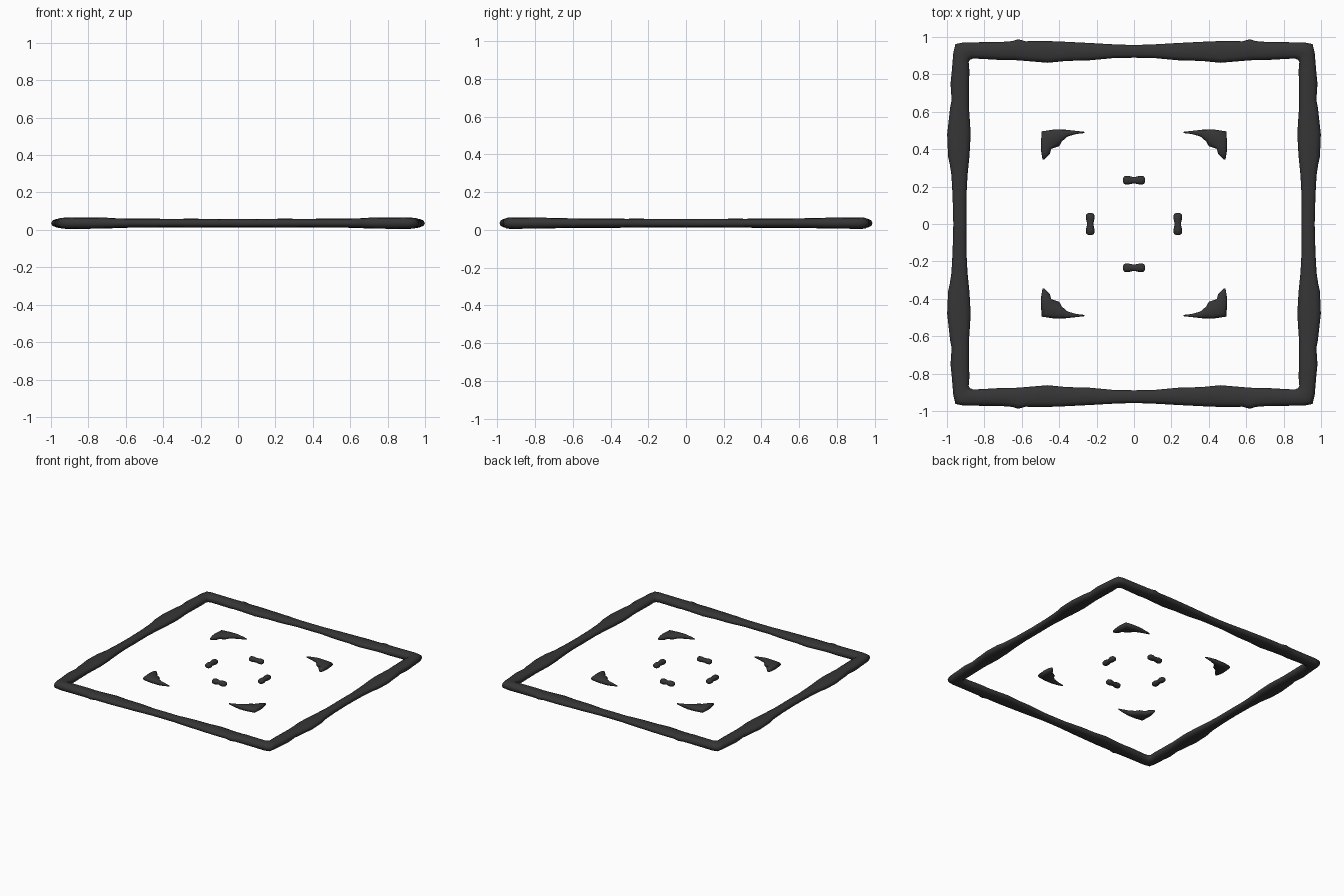
import bpy, bmesh, math

if "Cube" in bpy.data.objects:
    bpy.data.objects.remove(bpy.data.objects["Cube"])

mat = bpy.data.materials.new("charcoal")
mat.diffuse_color = (0.036, 0.036, 0.036, 1)
mat.use_nodes = True
mat.node_tree.nodes["Principled BSDF"].inputs["Base Color"].default_value = mat.diffuse_color
ZC = 0.036
SIDES = 12


def tube(name, stations, closed=False):
    """Rounded band; each station = (inner x, inner y, outer x, outer y, half height)."""
    bm = bmesh.new()
    rings = []
    for ix, iy, ox, oy, h in stations:
        ring = []
        for k in range(SIDES):
            a = 2 * math.pi * k / SIDES
            c, s = math.cos(a), math.sin(a)
            f = (1 + math.copysign(abs(c) ** 0.85, c)) / 2
            z = ZC + h * math.copysign(abs(s) ** 0.8, s)
            ring.append(bm.verts.new((ix + (ox - ix) * f, iy + (oy - iy) * f, z)))
        rings.append(ring)
    n = len(rings)
    for i in range(n if closed else n - 1):
        a, b = rings[i], rings[(i + 1) % n]
        for k in range(SIDES):
            j = (k + 1) % SIDES
            bm.faces.new((a[k], a[j], b[j], b[k]))
    if not closed:
        bm.faces.new(rings[0])
        bm.faces.new(rings[-1])
    bmesh.ops.recalc_face_normals(bm, faces=bm.faces)
    me = bpy.data.meshes.new(name)
    bm.to_mesh(me)
    bm.free()
    me.materials.append(mat)
    ob = bpy.data.objects.new(name, me)
    bpy.context.collection.objects.link(ob)
    for p in me.polygons:
        p.use_smooth = True
    return ob


def flip(st, sx, sy):
    return [(a * sx, b * sy, c * sx, d * sy, h) for a, b, c, d, h in st]


# Outer frame: one quarter, (distance along side, inner edge, outer edge, half height)
right = [(0, .896, .966, .023), (.15, .896, .97, .022), (.26, .89, .976, .024),
         (.32, .884, .985, .023), (.36, .88, .994, .025), (.48, .873, .999, .025),
         (.56, .878, .99, .025), (.63, .883, .982, .026), (.66, .882, .975, .026),
         (.75, .882, .981, .029), (.82, .88, .974, .029)]
top = [(.80, .882, .972, .03), (.70, .876, .974, .029), (.65, .877, .978, .026),
       (.62, .875, .988, .026), (.58, .872, .977, .024), (.46, .862, .978, .024),
       (.36, .872, .974, .023), (.24, .875, .968, .024), (.1, .888, .96, .022),
       (0, .889, .957, .023)]
corner = [(.884, .865, .966, .915, .03), (.877, .878, .955, .962, .031),
          (.86, .885, .91, .971, .031)]
quarter = ([(i, t, o, t, h) for t, i, o, h in right] + corner
           + [(t, i, t, o, h) for t, i, o, h in top])
loop = (quarter[:-1] + flip(quarter, -1, 1)[::-1][:-1]
        + flip(quarter, -1, -1)[:-1] + flip(quarter, 1, -1)[::-1][:-1])
tube("outer_frame", loop, True)

# Curved corner marks, tapering along the x side
mark = [(.265, .486, .265, .493, .004), (.31, .481, .31, .498, .012),
        (.355, .468, .365, .504, .018), (.385, .442, .43, .505, .02),
        (.40, .416, .494, .495, .022), (.443, .402, .498, .42, .021),
        (.449, .376, .496, .385, .018), (.478, .346, .489, .345, .008)]
for sx in (1, -1):
    for sy in (1, -1):
        tube("corner_mark", flip(mark, sx, sy))

# Small dumbbell-shaped dashes round the centre
prof = [(-.06, .008, .008), (-.053, .021, .016), (-.03, .023, .02), (0, .016, .015),
        (.03, .023, .02), (.053, .021, .016), (.06, .008, .008)]
for s in (1, -1):
    m = s * .234
    tube("centre_dash", [(t, m - w, t, m + w, h) for t, w, h in prof])
    tube("centre_dash", [(m - w, t, m + w, t, h) for t, w, h in prof])
